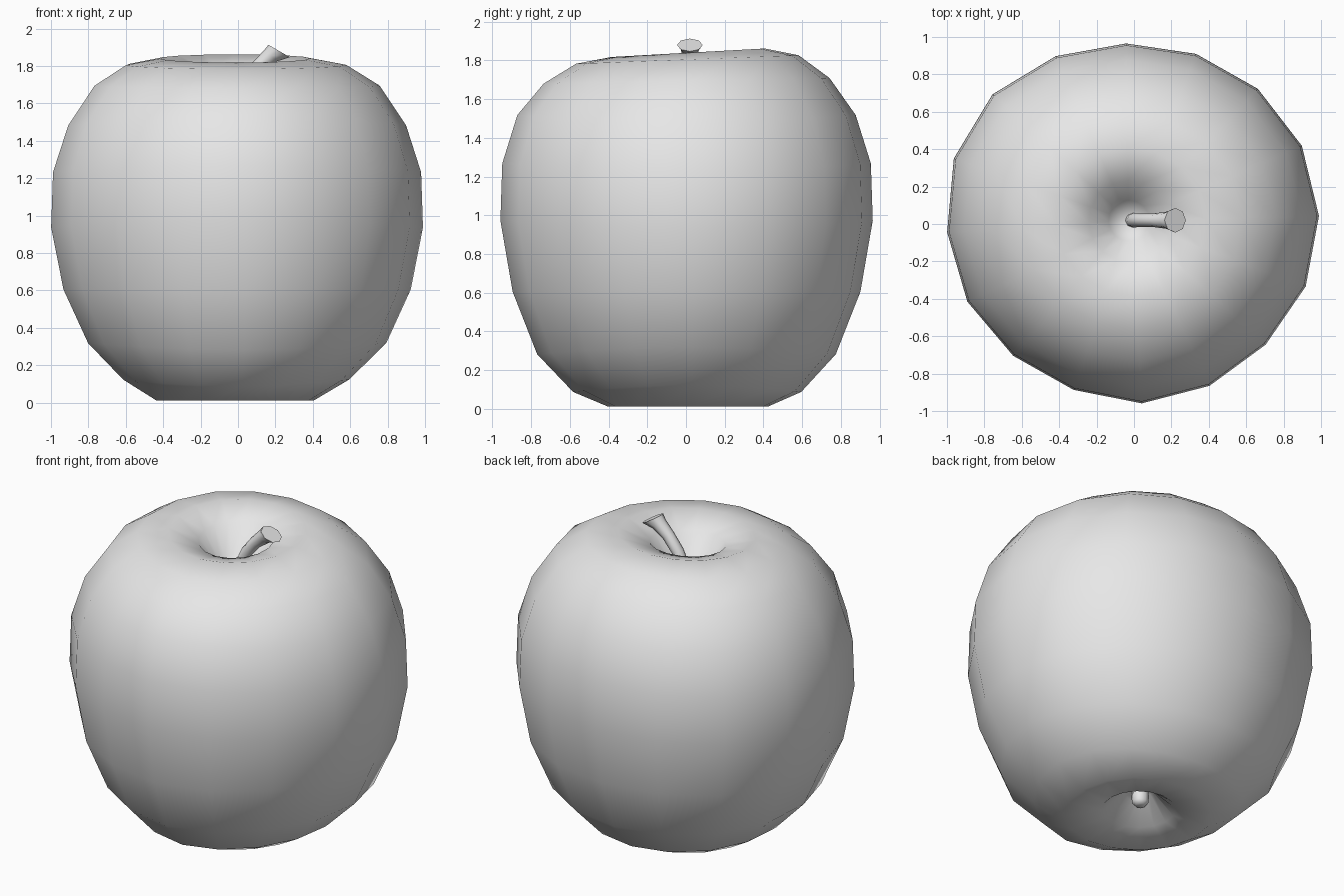
import bpy, bmesh, math
from mathutils import Vector, Matrix

if "Cube" in bpy.data.objects:
    bpy.data.objects.remove(bpy.data.objects["Cube"])

grey = bpy.data.materials.new("light_grey")
grey.diffuse_color = (0.8, 0.8, 0.8, 1)
grey.use_nodes = True
grey.node_tree.nodes["Principled BSDF"].inputs["Base Color"].default_value = grey.diffuse_color


def skin(name, rings, cap_start, cap_end, smooth_angle):
    """Bridge equal-sized rings of points and close the two ends with fans."""
    bm = bmesh.new()
    loops = [[bm.verts.new(p) for p in ring] for ring in rings]
    n = len(loops[0])
    for a, b in zip(loops, loops[1:]):
        for i in range(n):
            j = (i + 1) % n
            bm.faces.new((a[i], a[j], b[j], b[i]))
    for loop, tip in ((loops[0], cap_start), (loops[-1], cap_end)):
        centre = bm.verts.new(tip)
        for i in range(n):
            bm.faces.new((loop[i], loop[(i + 1) % n], centre))
    bmesh.ops.recalc_face_normals(bm, faces=bm.faces)
    mesh = bpy.data.meshes.new(name)
    bm.to_mesh(mesh)
    bm.free()
    obj = bpy.data.objects.new(name, mesh)
    bpy.context.collection.objects.link(obj)
    mesh.materials.append(grey)
    bpy.ops.object.select_all(action='DESELECT')
    obj.select_set(True)
    bpy.context.view_layer.objects.active = obj
    bpy.ops.object.shade_smooth_by_angle(angle=math.radians(smooth_angle))
    return obj


# Fruit: lathe profile (radius, height) from the bottom hollow to the top hollow
SIDES = 16
profile = [(0.08, 0.16), (0.21, 0.045), (0.42, 0.012), (0.60, 0.105),
           (0.79, 0.30), (0.92, 0.605), (0.985, 0.955), (0.975, 1.25),
           (0.895, 1.50), (0.755, 1.695), (0.585, 1.805), (0.40, 1.84),
           (0.22, 1.785), (0.11, 1.63)]
# Uneven outline, counter-clockwise from +x
outline = [0.99, 0.99, 0.98, 0.968, 0.966, 0.99, 1.026, 1.025,
           1.00, 0.983, 0.956, 0.944, 0.96, 0.955, 0.955, 0.977]
rings = []
for r, z in profile:
    ring = []
    for i, out in enumerate(outline):
        a = math.radians(2.5 + 22.5 * i)
        bulge = 1 + (out / 0.985 - 1) * min(1, r / 0.8)
        # shoulders are lower at the front, waist rings wave slightly
        tilt = 0.022 * math.sin(a) * max(0, min(1, (z - 1.5) / 0.3))
        wave = 0.018 * math.cos(2 * a) * (1 if 0.05 < z < 0.5 else -1 if 0.7 < z < 1.6 else 0)
        centre = 1 - min(1, r / 0.8)
        ring.append((r * bulge * math.cos(a) - 0.03 * centre,
                     r * bulge * math.sin(a) + 0.02 * centre, z + tilt + wave))
    rings.append(ring)
skin("fruit_body", rings, (-0.03, 0.02, 0.19), (-0.03, 0.02, 1.56), 180)


# Stem: curved tube leaning to +x with a flared, flat cut end
def tube(name, path, sides, smooth_angle):
    loops = []
    for x, z, radius, lean in path:
        turn = Matrix.Rotation(math.radians(lean), 3, 'Y')
        loops.append([Vector((x, 0.02, z)) + turn @ Vector(
            (radius * math.cos(math.tau * i / sides),
             radius * math.sin(math.tau * i / sides), 0)) for i in range(sides)])
    return skin(name, loops, (path[0][0], 0.02, path[0][1]),
                (path[-1][0], 0.02, path[-1][1]), smooth_angle)


tube("stem", [(-0.015, 1.50, 0.042, 4), (0.0, 1.62, 0.038, 14),
              (0.045, 1.72, 0.036, 28), (0.11, 1.80, 0.037, 38),
              (0.175, 1.855, 0.046, 40), (0.22, 1.88, 0.066, 30)], 8, 50)

# Knob in the bottom hollow
tube("base_knob", [(-0.03, 0.22, 0.04, 0), (-0.03, 0.13, 0.05, 0),
                   (-0.03, 0.09, 0.048, 0), (-0.03, 0.07, 0.03, 0)], 8, 60)
